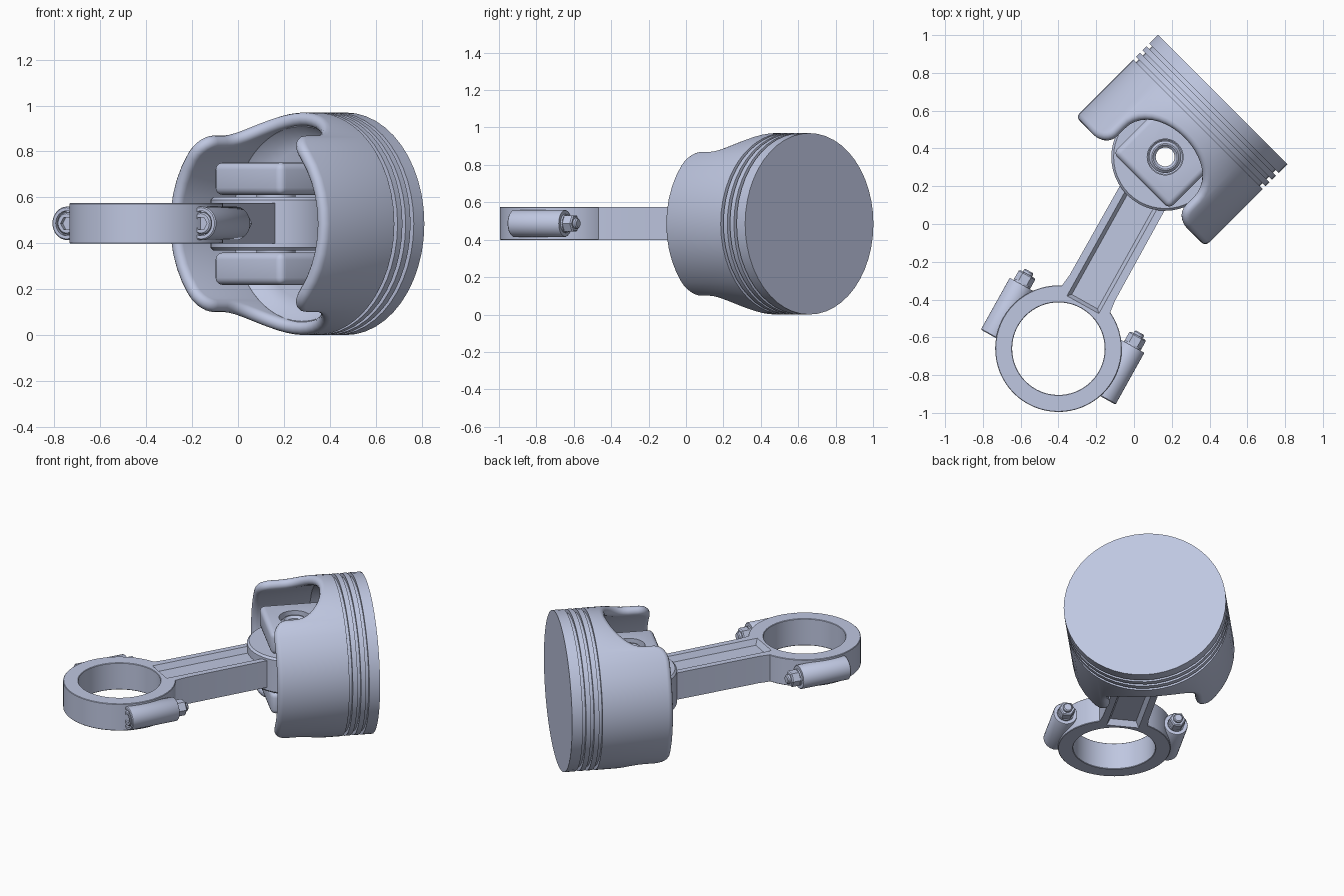
import bpy
import bmesh
from math import sin, cos, asin, pi, radians, atan2, hypot
from mathutils import Matrix, Vector

if "Cube" in bpy.data.objects:
    bpy.data.objects.remove(bpy.data.objects["Cube"])

steel = bpy.data.materials.new("blue grey steel")
steel.use_nodes = True
COLOUR = (0.52, 0.57, 0.75, 1)
steel.diffuse_color = COLOUR
steel.node_tree.nodes["Principled BSDF"].inputs["Base Color"].default_value = COLOUR

# Frames: piston (z to crown, y along pin), pin (z up), rod (y to pin)
PIN = Vector((0.165, 0.355, 0.485))
BIG = Vector((-0.4, -0.66, 0.487))
h = 0.5 ** 0.5
PISTON_FRAME = Matrix(((h, 0, h, PIN.x), (-h, 0, h, PIN.y), (0, -1, 0, PIN.z), (0, 0, 0, 1)))
PIN_FRAME = Matrix.Translation(PIN)
span = PIN - BIG
LENGTH = hypot(span.x, span.y)
ROD_FRAME = Matrix.Translation(BIG) @ Matrix.Rotation(atan2(span.y, span.x) - pi / 2, 4, 'Z')


def finish(bm, name, frame):
    """Turn a bmesh into a smooth-shaded object with sharp edges kept."""
    bmesh.ops.recalc_face_normals(bm, faces=bm.faces)
    mesh = bpy.data.meshes.new(name)
    bm.to_mesh(mesh)
    bm.free()
    mesh.materials.append(steel)
    ob = bpy.data.objects.new(name, mesh)
    bpy.context.collection.objects.link(ob)
    ob.matrix_world = frame
    shade(ob)
    return ob


def select(ob):
    bpy.ops.object.select_all(action='DESELECT')
    ob.select_set(True)
    bpy.context.view_layer.objects.active = ob


def shade(ob):
    select(ob)
    bpy.ops.object.shade_smooth_by_angle(angle=radians(38))


def lathe(name, profile, frame, steps=48):
    """Spin (radius, height) points about local z."""
    bm = bmesh.new()
    vs = [bm.verts.new((r, 0, z)) for r, z in profile]
    es = [bm.edges.new(p) for p in zip(vs, vs[1:])]
    bmesh.ops.spin(bm, geom=vs + es, cent=(0, 0, 0), axis=(0, 0, 1), angle=2 * pi, steps=steps)
    bmesh.ops.remove_doubles(bm, verts=bm.verts, dist=1e-5)
    return finish(bm, name, frame)


def tube(name, inner, outer, half, chamfer, frame, steps=48):
    c = chamfer
    loop = [(inner, -half + c), (inner + c, -half), (outer - c, -half), (outer, -half + c),
            (outer, half - c), (outer - c, half), (inner + c, half), (inner, half - c)]
    return lathe(name, loop + loop[:1], frame, steps)


def loft(name, lower, upper, z0, z1, frame):
    """Prism between two outlines with matching points."""
    bm = bmesh.new()
    a = [bm.verts.new((x, y, z0)) for x, y in lower]
    b = [bm.verts.new((x, y, z1)) for x, y in upper]
    bm.faces.new(a)
    bm.faces.new(b)
    for i in range(len(a)):
        j = (i + 1) % len(a)
        bm.faces.new((a[i], a[j], b[j], b[i]))
    return finish(bm, name, frame)


def cut(ob, cutters):
    """Subtract cutters and bake the result."""
    select(ob)
    for c in cutters:
        mod = ob.modifiers.new("cut", 'BOOLEAN')
        mod.operation = 'DIFFERENCE'
        mod.solver = 'EXACT'
        mod.object = c
        # keep the cut ahead of the smoothing step
        bpy.ops.object.modifier_move_to_index(modifier=mod.name, index=0)
        bpy.ops.object.modifier_apply(modifier=mod.name)
    shade(ob)


def drop(cutters):
    for c in cutters:
        bpy.data.objects.remove(c)


# Piston head with three ring grooves
R, TOP, FOOT, SKIRT_TOP = 0.485, 0.43, -0.185, 0.245
head = [(0, 0.22), (0.34, 0.22), (0.39, 0.2), (0.425, 0.16), (0.45, 0.16), (0.47, 0.235), (R, SKIRT_TOP)]
for k in range(3):
    z = SKIRT_TOP + 0.05 * k
    head += [(R - 0.022, z), (R - 0.022, z + 0.02), (R, z + 0.02), (R, z + 0.05)]
head = head[:-1] + [(R, TOP), (0, TOP)]
lathe("piston_head", head, PISTON_FRAME)

# Skirt: lower edge follows an arch over each pin end, then two broad feet
quarter = []
for k in range(11):
    t = k / 10 * pi / 2
    quarter.append((R * asin(0.28 * sin(t) / R), -0.04 + 0.185 * cos(t)))
for k in range(7):
    t = k / 6 * pi / 2
    quarter.append((R * asin((0.37 - 0.09 * cos(t)) / R), -0.1 + (FOOT + 0.1) * sin(t)))
S = R * pi / 2
start = quarter[-1][0]
quarter += [(start + (S - start) * k / 5, FOOT) for k in range(1, 6)]
half = quarter + [(2 * S - s, a) for s, a in quarter[-2:0:-1]]
edge = half + [(2 * S + s, a) for s, a in half]

bm = bmesh.new()
columns = []
w = 0.03
n = len(edge)
for i, (s, a) in enumerate(edge):
    p, q = edge[i - 1], edge[(i + 1) % n]
    ds, da = (q[0] - p[0]) % (4 * S), q[1] - p[1]
    size = hypot(ds, da)
    ns, na = -da / size, ds / size
    rows = [(s + ns * w, SKIRT_TOP, R)]
    for k in range(7):
        f = k * pi / 6
        d = w * (1 - sin(f))
        rows.append((s + ns * d, a + na * d, R - w + w * cos(f)))
    rows.append((s + ns * w, SKIRT_TOP, R - 2 * w))
    columns.append([bm.verts.new((r * sin(x / R), r * cos(x / R), z)) for x, z, r in rows])
for i in range(n):
    a, b = columns[i], columns[(i + 1) % n]
    for k in range(len(a)):
        m = (k + 1) % len(a)
        bm.faces.new((a[k], a[m], b[m], b[k]))
finish(bm, "piston_skirt", PISTON_FRAME)

# Pin bosses with bored holes
bore = lathe("bore_cutter", [(0, -0.5), (0.095, -0.5), (0.095, 0.5), (0, 0.5)], PIN_FRAME)
bore.hide_render = True
for side, label in ((-1, "upper"), (1, "lower")):
    bm = bmesh.new()
    bmesh.ops.create_cube(bm, size=1)
    bmesh.ops.scale(bm, vec=(0.42, 0.142, 0.43), verts=bm.verts)
    bmesh.ops.translate(bm, vec=(0, side * 0.196, 0.035), verts=bm.verts)
    bmesh.ops.bevel(bm, geom=bm.edges[:], offset=0.032, segments=4, profile=0.5, affect='EDGES')
    cut(finish(bm, label + "_pin_boss", PISTON_FRAME), [bore])
drop([bore])

# Hollow wrist pin and small end of the rod
tube("wrist_pin", 0.05, 0.085, 0.25, 0.014, PIN_FRAME)
tube("rod_small_end", 0.08, 0.285, 0.116, 0.012, PIN_FRAME)

# Rod beam and big end, with a tapered pocket on each face
THICK = 0.088
big_end = tube("rod_big_end", 0.245, 0.335, THICK, 0.003, ROD_FRAME, 64)
side_line = [(0.15, 0.268), (0.138, 0.37), (0.135, LENGTH - 0.2)]
outline = side_line + [(-x, y) for x, y in reversed(side_line)]
beam = loft("rod_beam", outline, outline, -THICK, THICK, ROD_FRAME)


def pocket_outline(x, y):
    return [(-x, y), (x, y), (x, LENGTH - 0.23), (-x, LENGTH - 0.23)]


pockets = [loft("pocket_cutter", pocket_outline(0.078, 0.285), pocket_outline(0.102, 0.261),
                d * (THICK - 0.035), d * (THICK + 0.01), ROD_FRAME) for d in (-1, 1)]
for p in pockets:
    p.hide_render = True
cut(beam, pockets)
cut(big_end, pockets)
drop(pockets)

# Bolt lugs, socket bolts and nuts on both sides of the big end
for side, label in ((-1, "right"), (1, "left")):
    frame = ROD_FRAME @ Matrix.Translation((side * 0.335, 0, 0)) @ Matrix.Rotation(-pi / 2, 4, 'X')
    lathe(label + "_bolt_lug", [(0, -0.09), (0.054, -0.09), (0.054, -0.112), (0.068, -0.112),
                                (0.073, -0.107), (0.073, 0.198), (0.07, 0.202), (0, 0.202)], frame, 32)
    bolt = lathe(label + "_bolt_head", [(0, -0.08), (0.048, -0.08), (0.048, -0.106),
                                        (0.042, -0.112), (0, -0.112)], frame, 32)
    socket = lathe("socket_cutter", [(0, -0.13), (0.03, -0.13), (0.03, -0.092), (0, -0.092)], frame, 6)
    socket.hide_render = True
    cut(bolt, [socket])
    drop([socket])
    lathe(label + "_washer", [(0, 0.2), (0.05, 0.2), (0.05, 0.212), (0, 0.212)], frame, 32)
    lathe(label + "_nut", [(0, 0.21), (0.05, 0.21), (0.05, 0.258), (0.043, 0.265), (0, 0.265)], frame, 6)
    lathe(label + "_bolt_tip", [(0, 0.25), (0.028, 0.25), (0.028, 0.278), (0.022, 0.284), (0, 0.284)], frame, 24)
